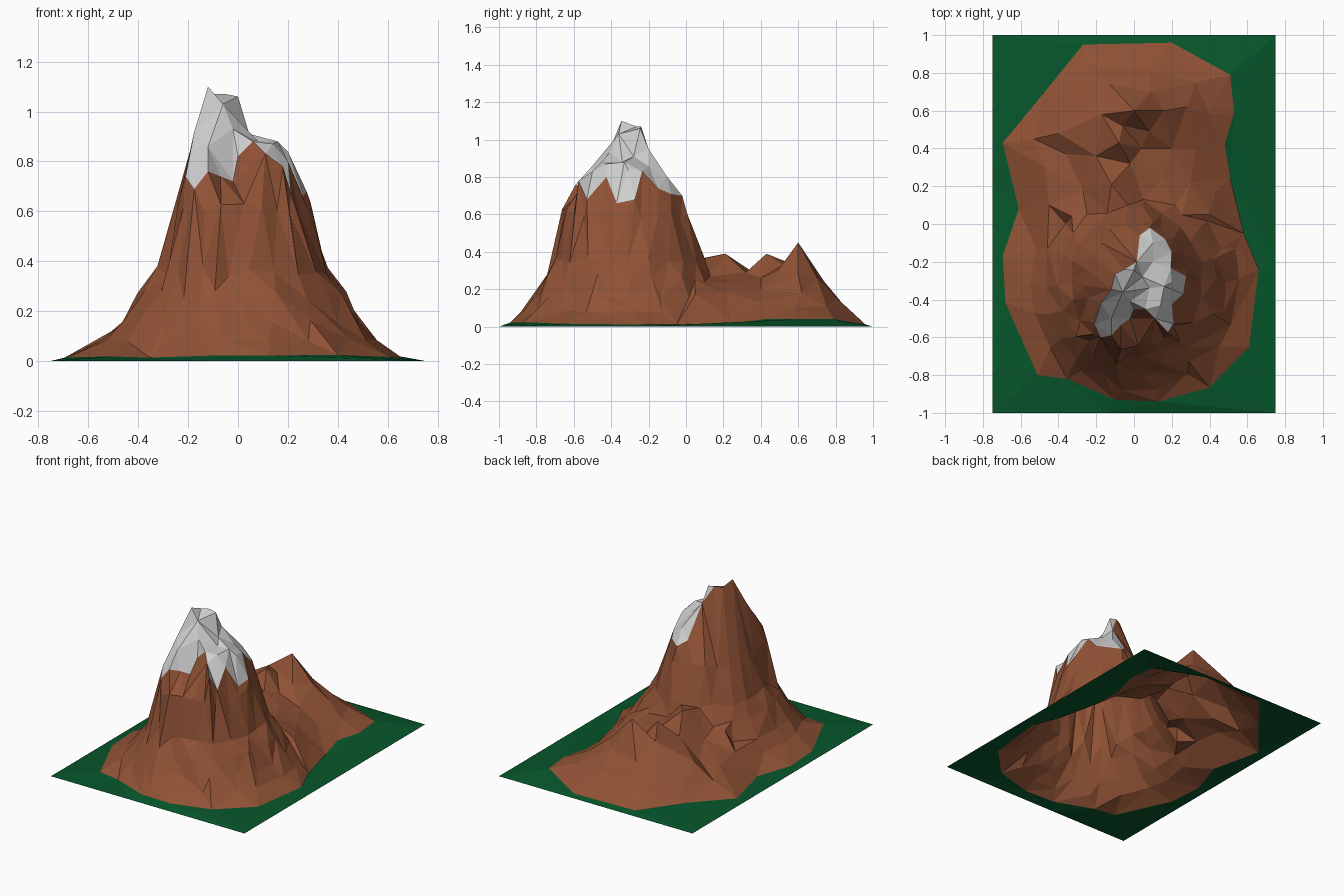
import bpy, math, random
from mathutils import Vector
from mathutils.geometry import delaunay_2d_cdt

random.seed(4)

# Edge of the snow cap, clockwise from its south-west tip (x, y, z)
SNOW = [(-.175, -.6, .69), (-.21, -.53, .74), (-.175, -.42, .92), (-.12, -.345, 1.10),
        (-.10, -.265, 1.07), (-.05, -.24, 1.07), (.015, -.2, .95), (.03, -.06, .74),
        (.085, -.02, .70), (.165, -.08, .71), (.2, -.15, .74), (.195, -.235, .83),
        (.275, -.275, .68), (.26, -.37, .66), (.2, -.425, .80), (.21, -.53, .68),
        (.18, -.575, .78), (.11, -.5, .83), (.06, -.45, .88), (0, -.45, .82),
        (-.02, -.5, .72), (-.07, -.535, .74), (-.12, -.59, .76)]
SNOW_TOP = [(0, -.245, 1.06), (-.06, -.36, 1.03), (-.02, -.41, .93), (.08, -.34, .88),
            (.16, -.33, .88), (.2, -.31, .84), (.1, -.2, .86), (.14, -.43, .87),
            (.045, -.28, .91), (.1, -.1, .80), (-.12, -.5, .86)]

# Foot of the rock, where it meets the grass
FOOT = [(-.27, .95), (.2, .96), (.51, .79), (.53, .59), (.48, .42), (.51, .24), (.58, -.05),
        (.66, -.24), (.61, -.65), (.4, -.865), (.13, -.94), (-.1, -.93), (-.355, -.82),
        (-.51, -.8), (-.68, -.42), (-.695, -.17), (-.61, .08), (-.695, .43), (-.48, .69)]

# Low craggy hill behind the main peak: summits, gullies, rim, apron
HILL = [(0, .6, .45), (-.08, .43, .39), (-.12, .21, .39), (.16, .6, .28), (.28, .62, .18),
        (-.17, .58, .33), (-.13, .74, .24), (.08, .49, .3), (-.2, .36, .29), (-.02, .32, .29),
        (.04, .4, .26), (.15, .25, .24), (.05, .13, .27), (-.27, .18, .22), (-.36, .37, .17),
        (-.4, .48, .21), (-.47, .3, .14), (.2, .4, .2), (.22, .1, .24), (.3, .22, .18),
        (.33, .4, .13), (.4, .58, .1), (.33, .75, .11), (.09, .7, .26), (.08, .81, .15),
        (-.12, .84, .12), (-.28, .7, .17), (-.53, .45, .1), (-.45, .1, .15), (-.33, .04, .24),
        (.4, .05, .17), (.43, .17, .1), (-.06, .52, .33), (-.24, .84, .08), (-.42, .65, .09)]

# Contours of the main peak: height, centre, radii, south-west buttress, count, north limit
CONTOURS = [(.60, .022, -.315, .272, .33, .22, 24, 1), (.36, .015, -.305, .35, .40, .06, 22, 1),
            (.265, .015, -.31, .42, .455, .02, 20, .07), (.155, .01, -.31, .49, .51, 0, 20, .07),
            (.08, 0, -.31, .555, .565, 0, 18, .05)]


def inside(p, poly):
    """Even-odd test in plan."""
    hit = False
    for a, b in zip(poly, poly[1:] + poly[:1]):
        if (a[1] > p[1]) != (b[1] > p[1]):
            if p[0] < a[0] + (p[1] - a[1]) * (b[0] - a[0]) / (b[1] - a[1]):
                hit = not hit
    return hit


def loop_edges(start, n):
    return [(start + i, start + (i + 1) % n) for i in range(n)]


def material(name, rgb):
    m = bpy.data.materials.new(name)
    m.diffuse_color = (*rgb, 1)
    return m


# Collect points, with snow edge, rock foot and grass border kept as fixed edges
pts = list(SNOW)
edges = loop_edges(0, len(SNOW))
edges += loop_edges(len(pts), len(FOOT))
pts += [(x, y, .04 if x > .4 and y > .3 else random.uniform(.01, .025)) for x, y in FOOT]
border = [(-.75, -1, 0), (-.15, -1, 0), (.75, -1, 0), (.75, -.25, 0),
          (.75, 1, 0), (0, 1, 0), (-.75, 1, 0), (-.75, .2, 0)]
edges += loop_edges(len(pts), len(border))
pts += border + SNOW_TOP + HILL
for z, cx, cy, rx, ry, butt, n, north in CONTOURS:
    for i in range(n):
        a = math.tau * (i + random.uniform(-.2, .2)) / n - math.pi
        d = (a + math.radians(130)) / .4
        r = 1 + butt * math.exp(-d * d) + random.uniform(-.03, .025)
        p = (cx + rx * r * math.cos(a), cy + ry * r * math.sin(a),
             z * (1 + random.uniform(-.06, .06)))
        if p[1] < north and inside(p, FOOT) and not inside(p, SNOW):
            pts.append(p)

# Triangulate in plan and lift every point to its height
co, _, faces, orig, _, _ = delaunay_2d_cdt([Vector(p[:2]) for p in pts], edges, [], 0, 1e-5)
verts = [(c.x, c.y, pts[o[0]][2] if o else .02) for c, o in zip(co, orig)]
mesh = bpy.data.meshes.new("mountain_terrain")
mesh.from_pydata(verts, [], [list(f) for f in faces])
mesh.update()

# Colour by region: grass outside the foot, rock inside, snow on the cap
mesh.materials.append(material("grass green", (.002, .092, .024)))
mesh.materials.append(material("rock brown", (.28, .085, .036)))
mesh.materials.append(material("snow white", (.62, .62, .62)))
for f in mesh.polygons:
    f.material_index = 2 if inside(f.center, SNOW) else int(inside(f.center, FOOT))
    f.use_smooth = False

terrain = bpy.data.objects.new("mountain_terrain", mesh)
bpy.context.collection.objects.link(terrain)
